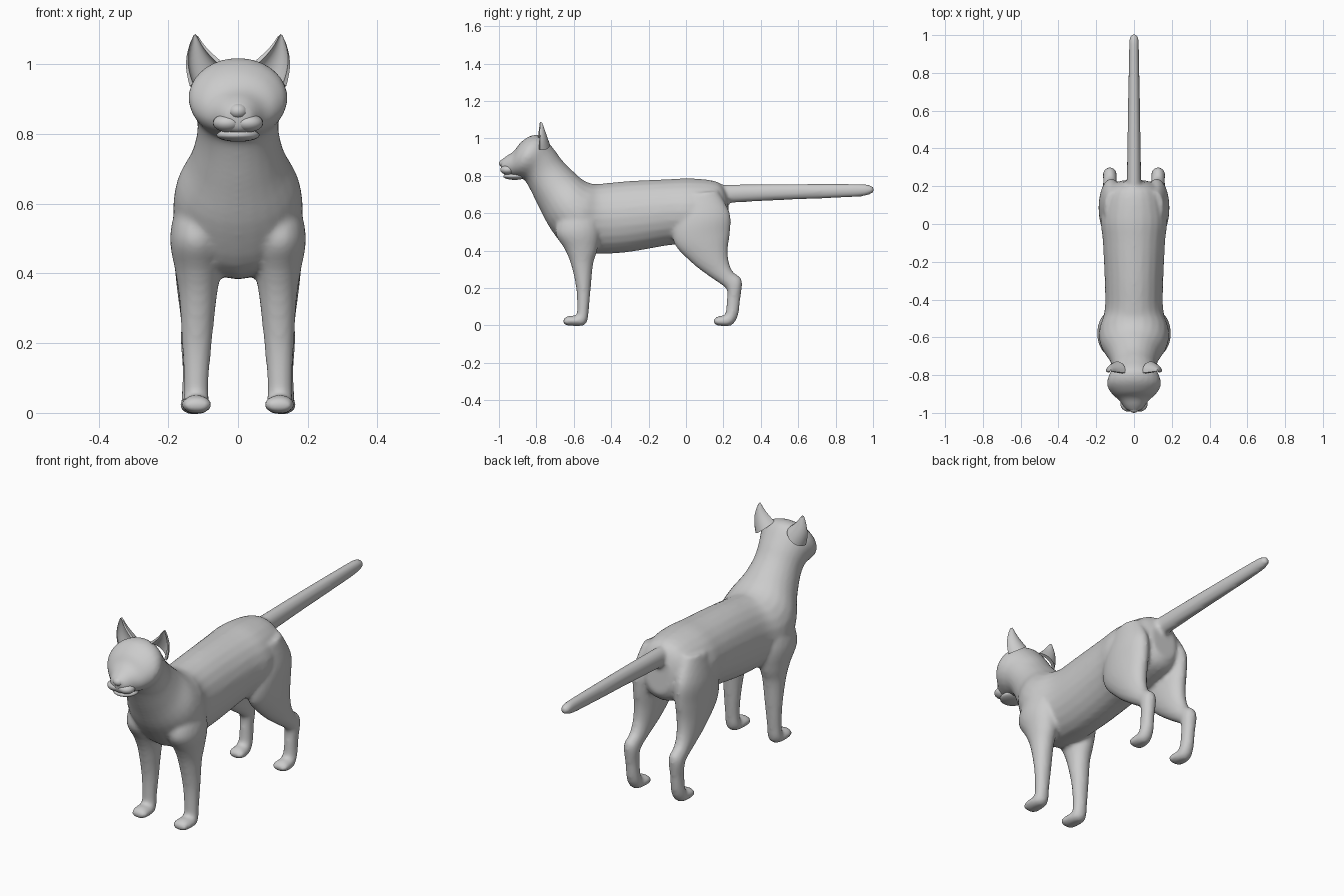
import bpy, bmesh, math
from mathutils import Vector

if "Cube" in bpy.data.objects:
    bpy.data.objects.remove(bpy.data.objects["Cube"])


def finish(name, bm):
    bmesh.ops.recalc_face_normals(bm, faces=bm.faces[:])
    for f in bm.faces:
        f.smooth = True
    me = bpy.data.meshes.new(name)
    bm.to_mesh(me)
    bm.free()
    ob = bpy.data.objects.new(name, me)
    bpy.context.collection.objects.link(ob)
    return ob


def bridge(bm, rings):
    n = len(rings[0])
    for a, b in zip(rings, rings[1:]):
        for i in range(n):
            bm.faces.new((a[i], a[(i + 1) % n], b[(i + 1) % n], b[i]))
    bm.faces.new(rings[0])
    bm.faces.new(rings[-1])


def catmull(p, i, t):
    p0, p1, p2, p3 = p[max(i - 1, 0)], p[i], p[i + 1], p[min(i + 2, len(p) - 1)]
    return [0.5 * (2 * b + (c - a) * t + (2 * a - 5 * b + 4 * c - d) * t * t
                   + (3 * b - a - 3 * c + d) * t ** 3)
            for a, b, c, d in zip(p0, p1, p2, p3)]


# section: y,z of one profile edge, y,z of the opposite edge, half width, x centre
def loft(name, secs, side=1, n=24, steps=4):
    secs = [tuple(s) + (0,) * (6 - len(s)) for s in secs]
    bm = bmesh.new()
    rows = [catmull(secs, i, k / steps) for i in range(len(secs) - 1) for k in range(steps)]
    rows.append(secs[-1])
    rings = []
    for ya, za, yb, zb, r, cx in rows:
        ring = []
        for i in range(n):
            a = math.tau * i / n
            c = (1 + math.cos(a)) / 2
            ring.append(bm.verts.new((side * (cx + r * math.sin(a)),
                                      yb + (ya - yb) * c, zb + (za - zb) * c)))
        rings.append(ring)
    bridge(bm, rings)
    return finish(name, bm)


def blob(name, loc, size, mirror=False):
    bm = bmesh.new()
    bmesh.ops.create_uvsphere(bm, u_segments=24, v_segments=14, radius=1)
    for v in bm.verts:
        v.co = Vector([l + s * c for l, s, c in zip(loc, size, v.co)])
    ob = finish(name, bm)
    if mirror:
        ob.modifiers.new("mirror", 'MIRROR').use_mirror_merge = False
    return ob


# trunk, neck and head
trunk = [(.22, .71, .235, .52, .07), (.17, .767, .19, .47, .14), (.03, .786, .03, .43, .175),
         (-.1, .781, -.08, .43, .165), (-.3, .772, -.3, .393, .155), (-.45, .758, -.46, .383, .155),
         (-.5, .757, -.62, .40, .185), (-.55, .777, -.72, .51, .177), (-.6, .82, -.785, .63, .137),
         (-.66, .88, -.835, .73, .117), (-.71, .947, -.862, .775, .122), (-.77, 1.012, -.885, .787, .141),
         (-.83, 1.014, -.9, .792, .139), (-.885, .977, -.92, .795, .113), (-.92, .932, -.945, .80, .08),
         (-.965, .903, -.965, .80, .056), (-.992, .88, -.985, .815, .036)]
# front leg and paw
front = [(-.66, .62, -.5, .66, .045, .12), (-.70, .5, -.46, .52, .077, .118),
         (-.65, .41, -.475, .40, .065, .115), (-.616, .33, -.496, .33, .054, .115),
         (-.587, .2, -.509, .2, .043, .118), (-.582, .09, -.519, .09, .036, .12),
         (-.587, .052, -.526, .03, .037, .12), (-.61, .052, -.55, -.001, .041, .12),
         (-.64, .047, -.63, -.001, .042, .118), (-.657, .03, -.654, .008, .026, .118)]
# hind leg and paw
hind = [(0, .70, .17, .72, .045, .11), (-.06, .56, .235, .60, .065, .12),
        (-.065, .44, .236, .5, .065, .12), (.03, .335, .224, .41, .055, .122),
        (.12, .265, .229, .34, .043, .125), (.2, .21, .251, .287, .036, .127),
        (.22, .183, .299, .242, .037, .128), (.218, .13, .29, .14, .032, .128),
        (.21, .06, .277, .05, .034, .127), (.19, .052, .24, -.001, .038, .127),
        (.165, .047, .17, -.001, .042, .125), (.148, .03, .151, .008, .026, .125)]
# tail
tail = [(.14, .75, .14, .66, .04), (.2, .752, .2, .654, .039), (.5, .756, .5, .669, .034),
        (.9, .757, .9, .686, .027), (.98, .75, .98, .70, .024), (1.005, .737, 1.005, .712, .012)]

parts = [loft("cat_body", trunk), loft("tail", tail)]
for s in (1, -1):
    parts += [loft("front_leg", front, s), loft("hind_leg", hind, s)]

# fuse the lofts into one smooth skin
bpy.ops.object.select_all(action='DESELECT')
for p in parts:
    p.select_set(True)
bpy.context.view_layer.objects.active = parts[0]
bpy.ops.object.join()
body = parts[0]
rm = body.modifiers.new("skin", 'REMESH')
rm.mode = 'VOXEL'
rm.voxel_size = 0.01
rm.use_smooth_shade = True
sm = body.modifiers.new("soften", 'SMOOTH')
sm.factor = 0.5
sm.iterations = 6

# muzzle, nose and chin
blob("muzzle_pad", (.03, -.953, .832), (.042, .04, .026), True)
blob("nose", (0, -.966, .866), (.03, .034, .024))
blob("chin", (0, -.915, .797), (.062, .062, .019))

# cupped ears: crescent rings tapering to the tip
bm = bmesh.new()
u, back = Vector((.8, .05, -.6)).normalized(), Vector((-.1, 1, -.1)).normalized()
rings = []
for k in range(9):
    t = k / 8
    c = Vector((.092, -.785, .972)).lerp(Vector((.125, -.777, 1.085)), t)
    c.x += .012 * math.sin(math.pi * t)
    w = .055 * (1 - t) ** .75 + .003
    d = .05 * (1 - t) + .008
    ring = []
    for i in range(11):
        a = math.pi * i / 10
        ring.append(bm.verts.new(c + u * w * math.cos(a) + back * d * math.sin(a)))
    for i in range(11):
        a = math.pi * (1 - i / 10)
        ring.append(bm.verts.new(c + u * w * .8 * math.cos(a)
                                 + back * (d * .7 * math.sin(a) - .004)))
    rings.append(ring)
bridge(bm, rings)
ear = finish("ears", bm)
ear.modifiers.new("mirror", 'MIRROR').use_mirror_merge = False
bpy.ops.object.select_all(action='DESELECT')
ear.select_set(True)
bpy.context.view_layer.objects.active = ear
bpy.ops.object.shade_smooth_by_angle(angle=math.radians(50))
